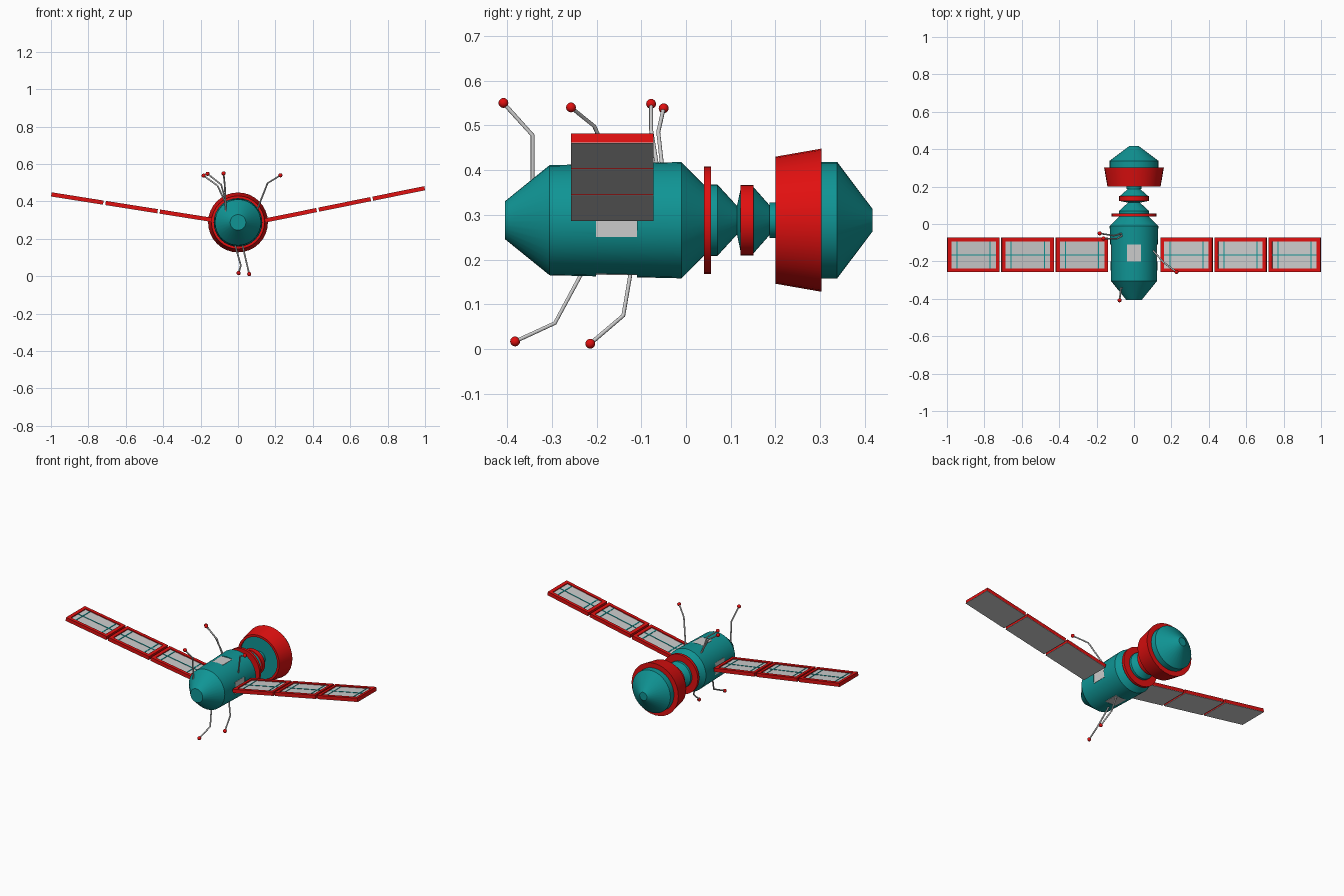
import bpy, bmesh, math
from mathutils import Matrix, Vector

if "Cube" in bpy.data.objects:
    bpy.data.objects.remove(bpy.data.objects["Cube"])

CZ = 0.288  # height of the hull axis


def material(name, rgb):
    m = bpy.data.materials.new(name)
    m.diffuse_color = (*rgb, 1)
    m.use_nodes = True
    m.node_tree.nodes["Principled BSDF"].inputs["Base Color"].default_value = m.diffuse_color
    return m


TEAL = material("teal", (0.005, 0.30, 0.30))
RED = material("red", (0.75, 0.005, 0.005))


def finish(name, bm, mat=None, smooth=False):
    bmesh.ops.remove_doubles(bm, verts=bm.verts, dist=1e-5)
    bmesh.ops.recalc_face_normals(bm, faces=bm.faces)
    me = bpy.data.meshes.new(name)
    bm.to_mesh(me)
    bm.free()
    ob = bpy.data.objects.new(name, me)
    bpy.context.collection.objects.link(ob)
    if mat:
        me.materials.append(mat)
    if smooth:
        bpy.ops.object.select_all(action='DESELECT')
        ob.select_set(True)
        bpy.context.view_layer.objects.active = ob
        bpy.ops.object.shade_smooth_by_angle(angle=math.radians(25))
    return ob


def lathe(name, profile, mat, n=32):
    """Revolve (y, radius) points around the hull axis."""
    bm = bmesh.new()
    rings = []
    for y, r in profile:
        rings.append([bm.verts.new((r * math.cos(2 * math.pi * i / n), y,
                                    CZ + r * math.sin(2 * math.pi * i / n))) for i in range(n)])
    for a, b in zip(rings, rings[1:]):
        for i in range(n):
            j = (i + 1) % n
            bm.faces.new((a[i], a[j], b[j], b[i]))
    return finish(name, bm, mat, True)


def boxes(name, items, mat=None, matrix=Matrix()):
    """One mesh from several (centre, size) boxes."""
    bm = bmesh.new()
    for c, s in items:
        m = matrix @ Matrix.Translation(c) @ Matrix.Diagonal((*s, 1))
        tmp = bmesh.ops.create_cube(bm, size=1, matrix=m)
    bmesh.ops.recalc_face_normals(bm, faces=bm.faces)
    return finish(name, bm, mat)


# Hull sections along the axis
hull = lathe("main_hull", [(-0.405, 0), (-0.405, 0.042), (-0.305, 0.123), (-0.01, 0.13),
                           (0.042, 0.078), (0.042, 0)], TEAL)
lathe("collar_disc", [(0.04, 0), (0.04, 0.12), (0.056, 0.12), (0.056, 0)], RED)
lathe("neck", [(0.05, 0), (0.05, 0.08), (0.07, 0.08), (0.114, 0.032), (0.123, 0.075),
               (0.15, 0.075), (0.187, 0.033), (0.187, 0.04), (0.215, 0.04), (0.215, 0)], TEAL)
lathe("neck_band", [(0.122, 0.06), (0.122, 0.079), (0.151, 0.079), (0.151, 0.06), (0.122, 0.06)], RED)
lathe("rear_tank", [(0.21, 0), (0.21, 0.13), (0.338, 0.13), (0.417, 0.025), (0.417, 0)], TEAL)
lathe("rear_shell", [(0.2, 0.128), (0.2, 0.142), (0.303, 0.16), (0.303, 0.128), (0.2, 0.128)], RED)

# Flat windows cut into the four sides of the hull
cuts, panes = [], []
for k in range(4):
    a = k * math.pi / 2
    d = Vector((math.cos(a), 0, math.sin(a)))
    for out, depth, lst in ((0.141, 0.04, cuts), (0.1165, 0.01, panes)):
        c = d * out + Vector((0, -0.155, CZ))
        w = 0.076 if lst is cuts else 0.075
        size = (depth, 0.092, w) if k % 2 == 0 else (w, 0.092, depth)
        lst.append((c, size))
cutter = boxes("window_cutter", cuts)
cutter.hide_render = True
cutter.hide_viewport = True
cutter.display_type = 'WIRE'
mod = hull.modifiers.new("windows", 'BOOLEAN')
mod.operation = 'DIFFERENCE'
mod.object = cutter
boxes("windows", [(c * 1.0 + (c - Vector((0, -0.155, CZ))).normalized() * 0.0005, s)
                  for c, s in panes])


# Solar wings: three framed panels on each side
def wing(side, s, inner, outer):
    p, q = Vector(inner), Vector(outer)
    length = (q - p).length
    tilt = math.atan2(q.z - p.z, abs(q.x - p.x))
    m = Matrix.Translation(p) @ Matrix.Rotation(-s * tilt, 4, 'Y')
    gap, wy, f, t = 0.012, 0.184, 0.02, 0.022
    w = (length - 2 * gap) / 3
    frame, cells, lines = [], [], []
    for i in range(3):
        cx = s * (i * (w + gap) + w / 2)
        for e in (-1, 1):
            frame.append(((cx, e * (wy - f) / 2, 0.0005), (w, f, t - 0.001)))
            frame.append(((cx + e * (w - f) / 2, 0, 0.0005), (f, wy - 2 * f, t - 0.001)))
            lines.append(((cx + e * 0.09, 0, 0.0055), (0.006, wy - 2 * f, 0.003)))
        lines.append(((cx, 0, 0.0055), (w - 2 * f, 0.006, 0.003)))
        cells.append(((cx, 0, -0.002), (w - 2 * f, wy - 2 * f, 0.014)))
        cells.append(((cx, 0, -0.0108), (w, wy, 0.0016)))
    boxes(side + "_wing_frames", frame, RED, m)
    boxes(side + "_wing_cells", cells, None, m)
    boxes(side + "_wing_grid_lines", lines, TEAL, m)


wing("right", 1, (0.143, -0.165, 0.298), (0.998, -0.165, 0.471))
wing("left", -1, (-0.14, -0.165, 0.302), (-0.998, -0.165, 0.438))

# Bent antennas with ball tips: base, bend, tip
ANTENNAS = {
    "front_top": ((-0.065, -0.343, 0.34), (-0.07, -0.343, 0.478), (-0.077, -0.408, 0.55)),
    "right_top": ((0.10, -0.14, 0.35), (0.158, -0.205, 0.498), (0.227, -0.257, 0.54)),
    "left_top_rear": ((-0.06, -0.05, 0.38), (-0.11, -0.062, 0.485), (-0.184, -0.05, 0.538)),
    "left_top_front": ((-0.06, -0.06, 0.38), (-0.09, -0.078, 0.49), (-0.163, -0.078, 0.548)),
    "front_bottom": ((-0.018, -0.23, 0.175), (0.015, -0.293, 0.058), (0.003, -0.382, 0.017)),
    "rear_bottom": ((0.022, -0.123, 0.175), (0.045, -0.14, 0.075), (0.06, -0.214, 0.012)),
}
for name, pts in ANTENNAS.items():
    cu = bpy.data.curves.new(name + "_antenna", 'CURVE')
    cu.dimensions = '3D'
    cu.bevel_depth = 0.0045
    cu.bevel_resolution = 2
    cu.use_fill_caps = True
    sp = cu.splines.new('POLY')
    sp.points.add(2)
    for pt, co in zip(sp.points, pts):
        pt.co = (*co, 1)
    bpy.context.collection.objects.link(bpy.data.objects.new(name + "_antenna", cu))
    bm = bmesh.new()
    bmesh.ops.create_uvsphere(bm, u_segments=16, v_segments=10, radius=0.011,
                              matrix=Matrix.Translation(pts[2]))
    finish(name + "_antenna_tip", bm, RED, True)
